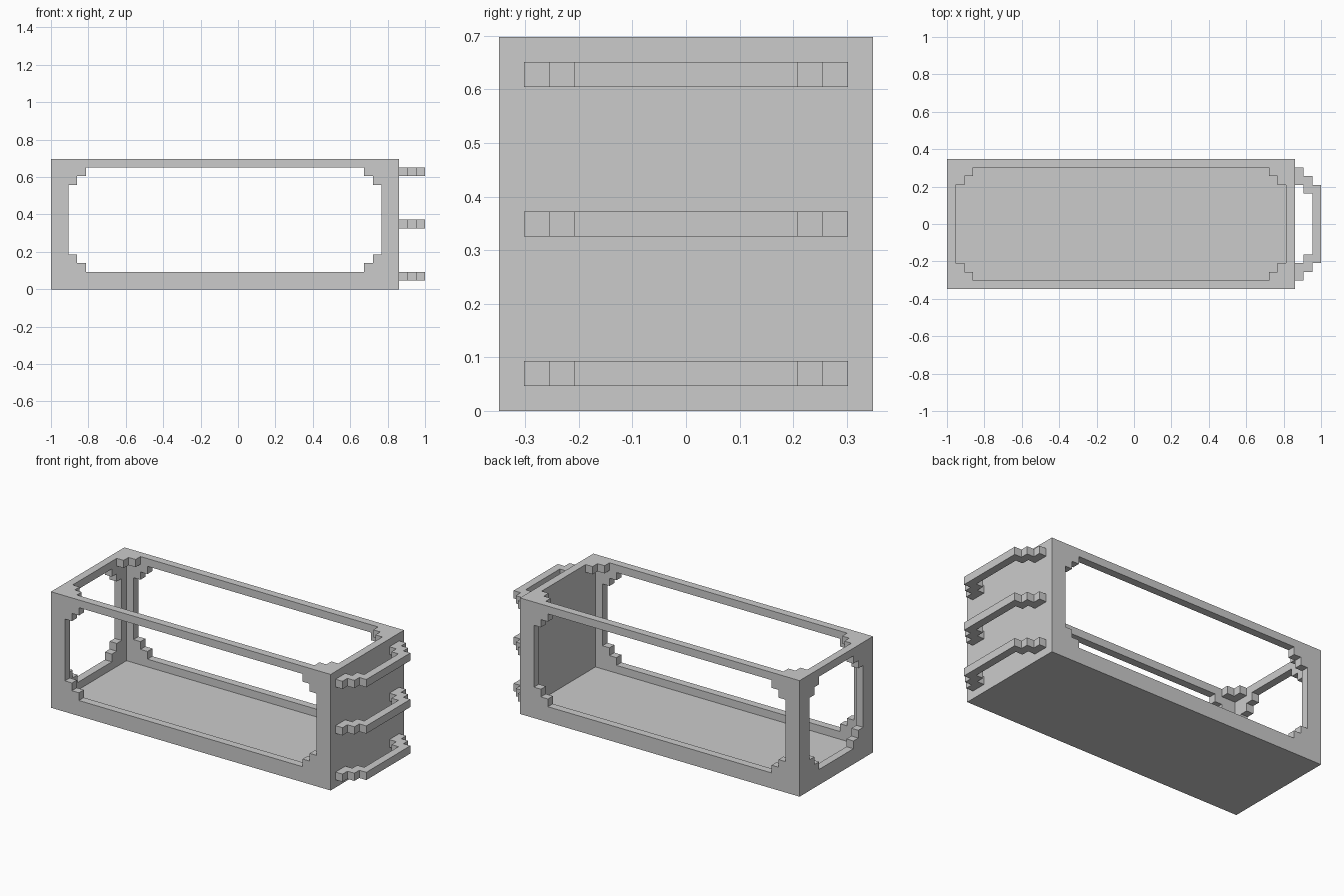
import bpy, bmesh
from mathutils import Vector

if "Cube" in bpy.data.objects:
    bpy.data.objects.remove(bpy.data.objects["Cube"])

U = 2 / 43                                # one block of the stepped grid
ORIGIN = Vector((-21.5, -7.5, 0))         # grid corner, in blocks


def prism(name, pts, axis, lo, hi):
    """Extrude a 2D outline (grid units) along axis 0/1/2 from lo to hi."""
    def place(p, h):
        v = list(p)
        v.insert(axis, h)
        return (Vector(v) + ORIGIN) * U
    bm = bmesh.new()
    face = bm.faces.new([bm.verts.new(place(p, lo)) for p in pts])
    top = bmesh.ops.extrude_face_region(bm, geom=[face])["geom"]
    shift = Vector((0, 0, 0))
    shift[axis] = (hi - lo) * U
    bmesh.ops.translate(bm, verts=[g for g in top if isinstance(g, bmesh.types.BMVert)], vec=shift)
    bmesh.ops.recalc_face_normals(bm, faces=bm.faces)
    me = bpy.data.meshes.new(name)
    bm.to_mesh(me)
    bm.free()
    ob = bpy.data.objects.new(name, me)
    bpy.context.collection.objects.link(ob)
    return ob


def rect(a0, a1, b0, b1):
    return [(a0, b0), (a1, b0), (a1, b1), (a0, b1)]


def stepped(a0, a1, b0, b1):
    """Rectangle with two-step staircase corners."""
    q = [(0, 2), (1, 2), (1, 1), (2, 1), (2, 0)]
    return ([(a0 + a, b0 + b) for a, b in q]
            + [(a1 - a, b0 + b) for a, b in reversed(q)]
            + [(a1 - a, b1 - b) for a, b in q]
            + [(a0 + a, b1 - b) for a, b in reversed(q)])


def cut(target, cutter):
    mod = target.modifiers.new("cut", 'BOOLEAN')
    mod.operation, mod.solver, mod.object = 'DIFFERENCE', 'EXACT', cutter
    bpy.context.view_layer.objects.active = target
    bpy.ops.object.modifier_apply(modifier=mod.name)
    bpy.data.objects.remove(cutter)


# Crate: thin shell with window openings in the sides, left end and top
crate = prism("crate", rect(0, 40, 0, 15), 2, 0, 15)
cut(crate, prism("cavity", rect(1, 39, 1, 14), 2, 1, 14))
cut(crate, prism("side_windows", stepped(2, 38, 2, 14), 1, -1, 16))
cut(crate, prism("end_window", stepped(2, 13, 2, 14), 0, -1, 3))
cut(crate, prism("top_window", stepped(1, 39, 1, 14), 2, 12, 16))

# Three stepped handle rails on the right end
half = [(40, 14), (41, 14), (41, 13), (42, 13), (42, 12), (43, 12)]
inner = [(42, 11), (41, 11), (41, 12), (40, 12)]
flip = lambda pts: [(x, 15 - y) for x, y in reversed(pts)]
rail = half + flip(half) + flip(inner) + inner
# outline order: outer top, outer bottom, inner bottom, inner top
rail = half + flip(half) + [(x, 15 - y) for x, y in reversed(inner)] + inner
for name, z in (("lower_rail", 1), ("middle_rail", 7), ("upper_rail", 13)):
    prism(name, rail, 2, z, z + 1)
